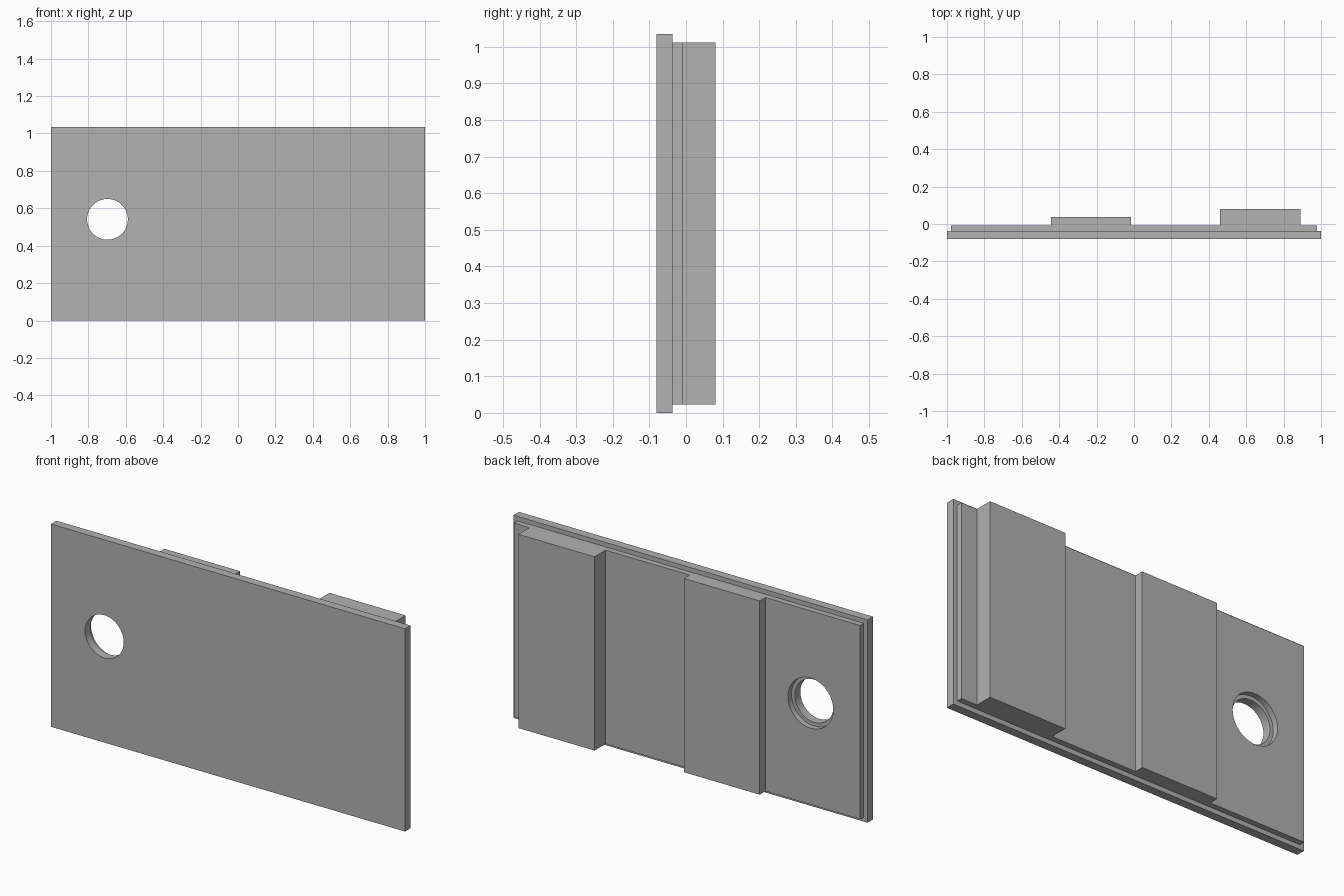
import bpy
import bmesh
import math

cube = bpy.data.objects.get("Cube")
if cube:
    bpy.data.objects.remove(cube, do_unlink=True)

grey = bpy.data.materials.new("plain_grey")
grey.use_nodes = True
colour = (0.445, 0.445, 0.445, 1)
grey.diffuse_color = colour
grey.node_tree.nodes["Principled BSDF"].inputs["Base Color"].default_value = colour

HOLE_X, HOLE_Z = -0.698, 0.541


def extrude_profile(name, outline, bottom, top):
    """Extrude a closed x-y outline upwards."""
    bm = bmesh.new()
    face = bm.faces.new([bm.verts.new((x, y, bottom)) for x, y in outline])
    result = bmesh.ops.extrude_face_region(bm, geom=[face])
    verts = [v for v in result["geom"] if isinstance(v, bmesh.types.BMVert)]
    bmesh.ops.translate(bm, verts=verts, vec=(0, 0, top - bottom))
    bmesh.ops.recalc_face_normals(bm, faces=bm.faces)
    mesh = bpy.data.meshes.new(name)
    bm.to_mesh(mesh)
    bm.free()
    mesh.materials.append(grey)
    obj = bpy.data.objects.new(name, mesh)
    bpy.context.collection.objects.link(obj)
    return obj


def drill(obj, radius):
    """Cut a round hole from front to back, then remove the cutter."""
    bpy.ops.mesh.primitive_cylinder_add(
        vertices=64, radius=radius, depth=1,
        location=(HOLE_X, 0, HOLE_Z), rotation=(math.pi / 2, 0, 0))
    cutter = bpy.context.object
    cutter.name = "hole_cutter"
    cutter.hide_render = True
    cutter.data.materials.append(grey)
    mod = obj.modifiers.new("hole", "BOOLEAN")
    mod.operation = "DIFFERENCE"
    mod.solver = "EXACT"
    mod.object = cutter
    bpy.ops.object.select_all(action="DESELECT")
    bpy.context.view_layer.objects.active = obj
    obj.select_set(True)
    bpy.ops.object.modifier_apply(modifier=mod.name)
    bpy.data.objects.remove(cutter, do_unlink=True)
    bpy.ops.object.shade_smooth_by_angle(angle=math.radians(30))


# Front plate
front, seam, back = -0.081, -0.037, -0.008
plate = extrude_profile(
    "front_plate", [(-1, front), (1, front), (1, seam), (-1, seam)], 0, 1.035)
drill(plate, 0.109)

# Stepped backing with a shallow and a deep raised panel
shallow, deep = 0.038, 0.081
backing = extrude_profile("stepped_backing", [
    (-0.978, seam), (0.978, seam), (0.978, back),
    (0.89, back), (0.89, deep), (0.46, deep), (0.46, back),
    (-0.015, back), (-0.015, shallow), (-0.443, shallow), (-0.443, back),
    (-0.978, back)], 0.023, 1.012)
drill(backing, 0.128)
